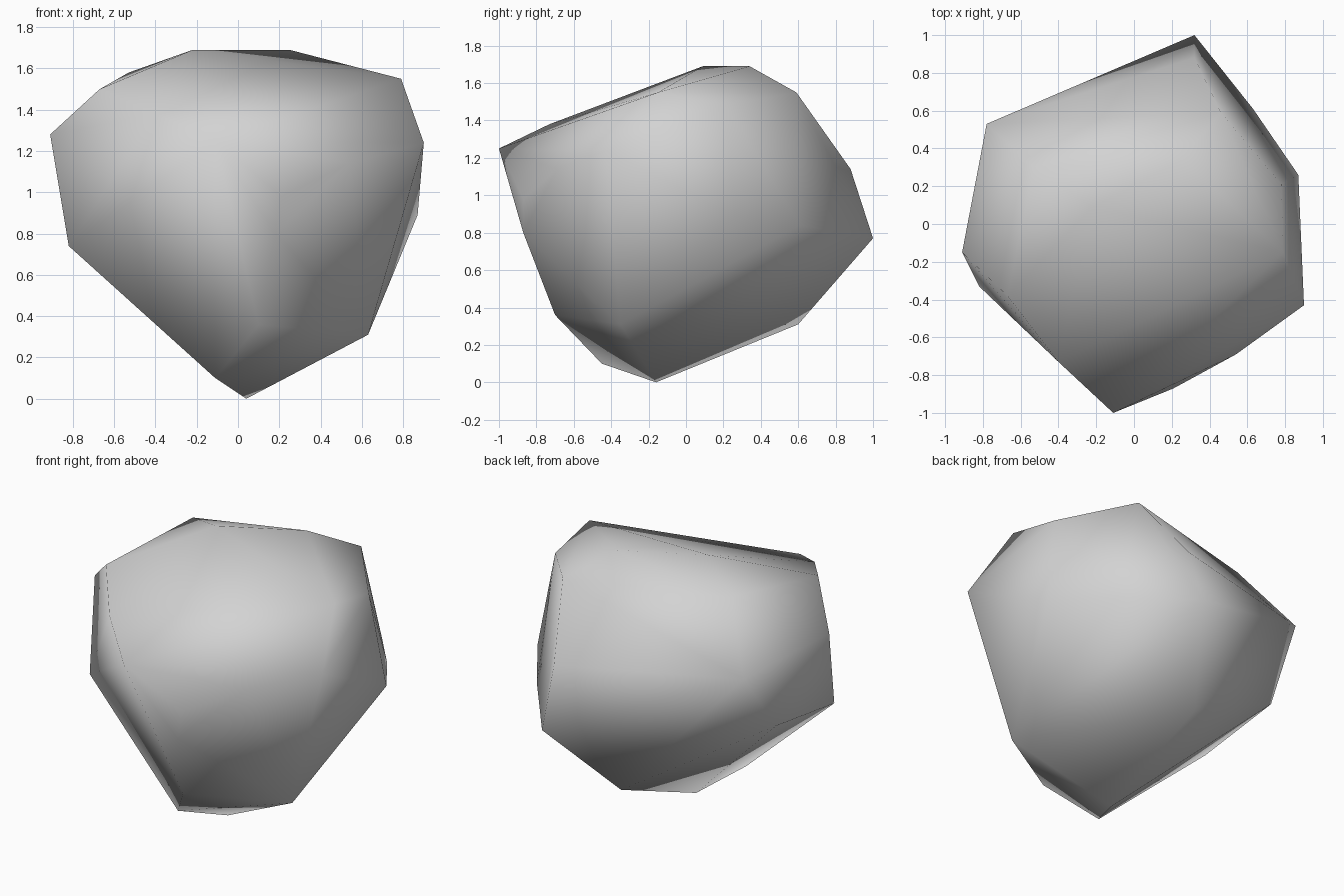
import bpy
import bmesh

# Remove the default cube
old = bpy.data.objects.get("Cube")
if old:
    bpy.data.objects.remove(old, do_unlink=True)

# Plain stone colour
grey = bpy.data.materials.new("light_grey_stone")
grey.use_nodes = True
colour = (0.65, 0.65, 0.65, 1.0)
grey.diffuse_color = colour
bsdf = next(n for n in grey.node_tree.nodes if n.type == 'BSDF_PRINCIPLED')
bsdf.inputs["Base Color"].default_value = colour

# Corners of the boulder, grouped by height
underside = [(0.04, -0.16, 0.0), (-0.11, -0.45, 0.1), (0.1, -0.7, 0.36),
             (0.63, -0.35, 0.31), (0.04, 0.6, 0.31)]
girth = [(0.32, 1.0, 0.77), (0.63, 0.61, 0.84), (0.87, 0.26, 0.89),
         (0.21, -0.87, 0.98), (0.18, -0.87, 0.8), (-0.82, -0.33, 0.74),
         (-0.82, 0.26, 0.82)]
shoulder = [(0.9, -0.43, 1.24), (0.54, -0.69, 1.14), (-0.11, -1.0, 1.25),
            (-0.91, -0.15, 1.28), (-0.78, 0.53, 1.21), (0.32, 0.88, 1.14)]
crown = [(-0.4, -0.73, 1.38), (-0.67, -0.38, 1.5), (-0.53, 0.3, 1.58),
         (-0.22, 0.09, 1.69), (0.25, 0.34, 1.69), (0.46, 0.59, 1.55),
         (0.78, 0.21, 1.48), (0.79, -0.15, 1.55)]

# Wrap a faceted skin round the corners
bm = bmesh.new()
for point in underside + girth + shoulder + crown:
    bm.verts.new(point)
hull = bmesh.ops.convex_hull(bm, input=bm.verts[:])
spare = {v for v in hull["geom_interior"] + hull["geom_unused"]
         if isinstance(v, bmesh.types.BMVert)}
bmesh.ops.delete(bm, geom=list(spare), context='VERTS')
bmesh.ops.recalc_face_normals(bm, faces=bm.faces[:])

# Smooth shading across every facet
for face in bm.faces:
    face.smooth = True

mesh = bpy.data.meshes.new("boulder")
bm.to_mesh(mesh)
bm.free()
mesh.materials.append(grey)
boulder = bpy.data.objects.new("boulder", mesh)
bpy.context.collection.objects.link(boulder)
